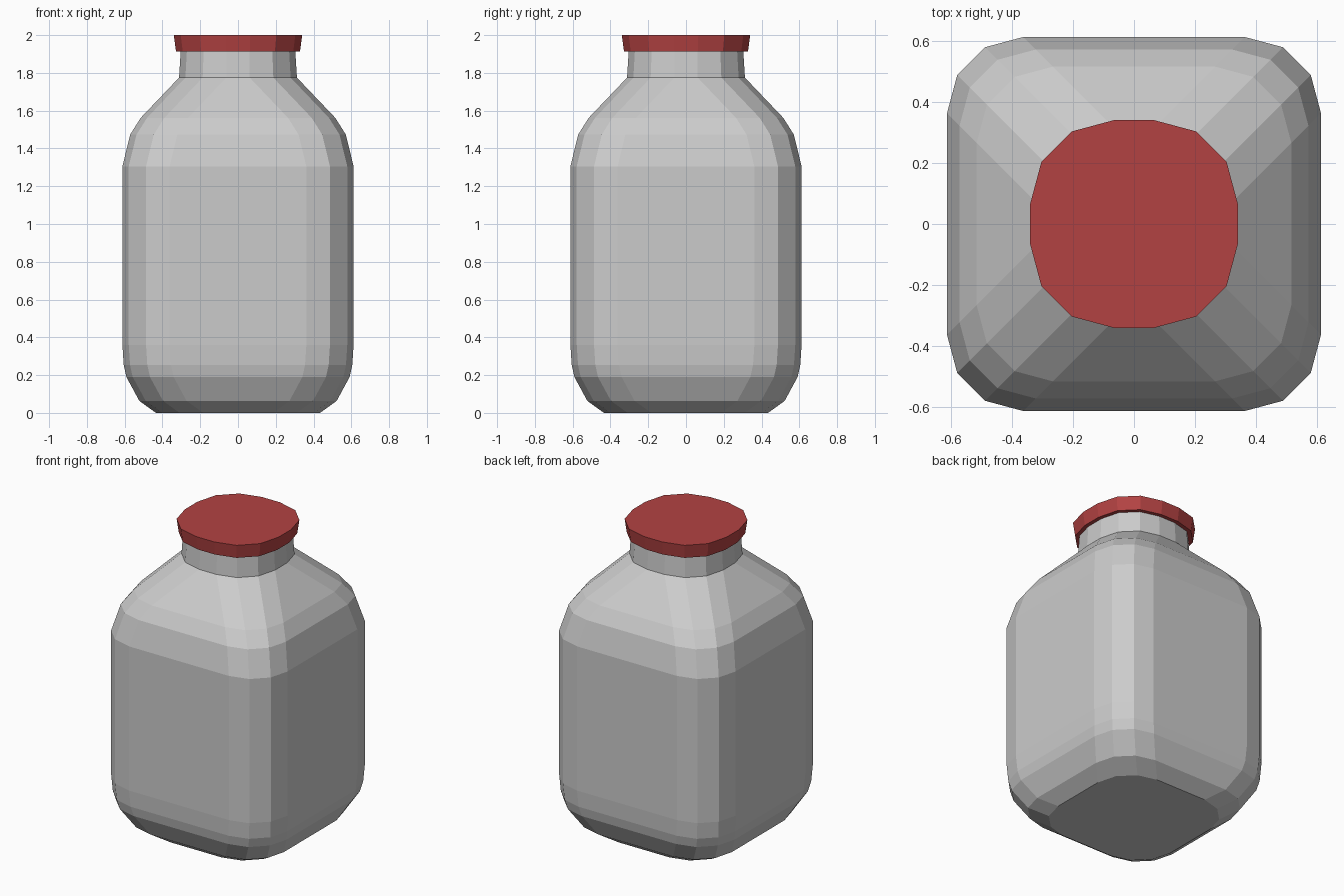
import bpy, bmesh
from math import cos, sin, radians

if "Cube" in bpy.data.objects:
    bpy.data.objects.remove(bpy.data.objects["Cube"])


def rounded_square(half, radius, z):
    """16-point square with three-segment rounded corners."""
    inner = half - radius
    points = []
    for quarter in range(4):
        start = quarter * 90
        sx = 1 if quarter in (0, 3) else -1
        sy = 1 if quarter < 2 else -1
        for step in range(4):
            a = radians(start + step * 30)
            points.append((sx * inner + radius * cos(a),
                           sy * inner + radius * sin(a), z))
    return points


def loft(name, profile):
    """Skin closed flat-faced walls through (half width, corner radius, z) rings."""
    bm = bmesh.new()
    rings = [[bm.verts.new(p) for p in rounded_square(*ring)] for ring in profile]
    for low, high in zip(rings, rings[1:]):
        for i in range(16):
            j = (i + 1) % 16
            bm.faces.new((low[i], low[j], high[j], high[i]))
    bm.faces.new(rings[0][::-1])
    bm.faces.new(rings[-1])
    mesh = bpy.data.meshes.new(name)
    bm.to_mesh(mesh)
    bm.free()
    obj = bpy.data.objects.new(name, mesh)
    bpy.context.collection.objects.link(obj)
    return obj


# Jar body: rounded base, straight walls, shoulder and neck
loft("jar_body", [
    (0.434, 0.25, 0.0),
    (0.522, 0.25, 0.063),
    (0.591, 0.25, 0.19),
    (0.605, 0.25, 0.253),
    (0.612, 0.25, 0.36),
    (0.612, 0.25, 1.305),
    (0.571, 0.25, 1.473),
    (0.515, 0.25, 1.562),
    (0.312, 0.25, 1.775),
    (0.303, 0.243, 1.92),
])

# Flared lid
lid = loft("lid", [(0.328, 0.265, 1.912), (0.34, 0.275, 2.0)])
red = bpy.data.materials.new("lid_red")
red.diffuse_color = (0.45, 0.055, 0.055, 1)
red.use_nodes = True
red.node_tree.nodes["Principled BSDF"].inputs["Base Color"].default_value = red.diffuse_color
lid.data.materials.append(red)
